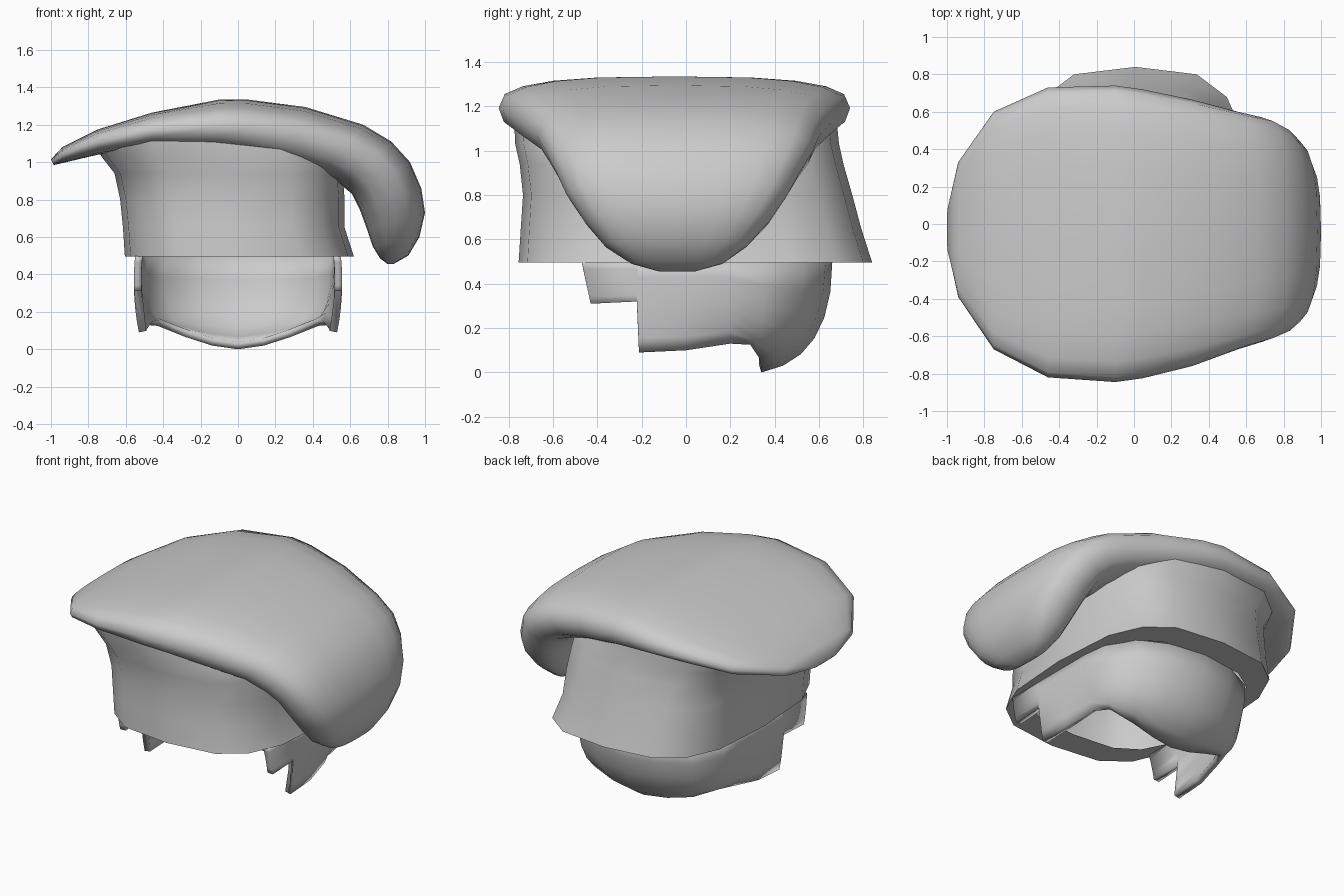
import bpy, bmesh, math

if "Cube" in bpy.data.objects:
    bpy.data.objects.remove(bpy.data.objects["Cube"])

grey = bpy.data.materials.new("soft grey")
grey.diffuse_color = (0.6, 0.6, 0.6, 1)
grey.use_nodes = True
grey.node_tree.nodes["Principled BSDF"].inputs["Base Color"].default_value = grey.diffuse_color


def spow(v, p):
    return math.copysign(abs(v) ** p, v)


def loft(name, rows, closed=True, caps=False, angle=60, thickness=0):
    """Skin a list of equal-length point rows into one smooth object."""
    bm = bmesh.new()
    vs = [[bm.verts.new(p) for p in r] for r in rows]
    n = len(rows[0])
    for a, b in zip(vs, vs[1:]):
        for i in range(n if closed else n - 1):
            j = (i + 1) % n
            bm.faces.new((a[i], a[j], b[j], b[i]))
    if caps:
        bm.faces.new(vs[0])
        bm.faces.new(vs[-1])
    bmesh.ops.recalc_face_normals(bm, faces=bm.faces)
    me = bpy.data.meshes.new(name)
    bm.to_mesh(me)
    bm.free()
    me.materials.append(grey)
    ob = bpy.data.objects.new(name, me)
    bpy.context.collection.objects.link(ob)
    bpy.context.view_layer.objects.active = ob
    ob.select_set(True)
    if thickness:
        mod = ob.modifiers.new("thickness", 'SOLIDIFY')
        mod.thickness = thickness
        mod.offset = -1
        bpy.ops.object.modifier_apply(modifier=mod.name)
    bpy.ops.object.shade_smooth_by_angle(angle=math.radians(angle))
    ob.select_set(False)
    return ob


# Beret: lens sections along x that fold down over the right side
# (top x, top z, underside x, underside z, front y, back y)
stations = [
    (-1.00, 1.015, -0.985, 0.985, -0.15, 0.09),
    (-0.94, 1.08, -0.94, 0.995, -0.39, 0.33),
    (-0.75, 1.175, -0.75, 1.04, -0.67, 0.60),
    (-0.46, 1.265, -0.46, 1.08, -0.82, 0.73),
    (-0.10, 1.335, -0.10, 1.05, -0.845, 0.74),
    (0.05, 1.335, 0.04, 1.03, -0.825, 0.72),
    (0.36, 1.295, 0.26, 0.98, -0.76, 0.665),
    (0.67, 1.20, 0.44, 0.93, -0.67, 0.60),
    (0.82, 1.11, 0.55, 0.88, -0.63, 0.57),
    (0.92, 1.00, 0.61, 0.83, -0.59, 0.52),
    (0.98, 0.86, 0.65, 0.75, -0.54, 0.46),
    (1.00, 0.73, 0.69, 0.64, -0.46, 0.38),
    (0.97, 0.60, 0.72, 0.55, -0.37, 0.28),
    (0.91, 0.50, 0.76, 0.485, -0.25, 0.17),
    (0.83, 0.455, 0.80, 0.455, -0.12, 0.04),
]
SEG = 20
rows = []
for tx, tz, bx, bz, yf, yb in stations:
    row = []
    for i in range(SEG):
        a = 2 * math.pi * i / SEG
        v = spow(math.cos(a), 0.7)
        u = spow(math.sin(a), 0.7 if v > 0 else 0.6)
        k = (v + 1) / 2
        row.append((bx + (tx - bx) * k,
                    (yf + yb) / 2 + (yb - yf) / 2 * u,
                    bz + (tz - bz) * k))
    rows.append(row)
loft("beret_crown", rows, caps=True, angle=80)


# Head band: rounded-box rings (left x, right x, front y, back y, z)
def ring(x0, x1, y0, y1, z, n=16):
    pts = []
    for i in range(n):
        a = 2 * math.pi * i / n
        pts.append(((x0 + x1) / 2 + (x1 - x0) / 2 * spow(math.cos(a), 0.65),
                    (y0 + y1) / 2 + (y1 - y0) / 2 * spow(math.sin(a), 0.65), z))
    return pts


band = [
    (-0.54, 0.54, -0.57, 0.65, 0.495),   # hem
    (-0.605, 0.62, -0.755, 0.84, 0.495),
    (-0.615, 0.57, -0.745, 0.79, 0.65),
    (-0.63, 0.57, -0.735, 0.75, 0.80),
    (-0.66, 0.56, -0.75, 0.71, 0.94),
    (-0.73, 0.55, -0.77, 0.69, 1.03),
    (-0.77, 0.48, -0.775, 0.68, 1.13),
]
loft("head_band", [ring(*b) for b in band], angle=50)

# Hair: half columns (top, control, bottom), mirrored around the back
half = [
    ((.55, -.47, .5), (.56, -.45, .40), (.555, -.43, .31)),
    ((.55, -.222, .5), (.56, -.222, .40), (.555, -.222, .32)),
    ((.55, -.212, .5), (.57, -.212, .28), (.53, -.212, .09)),
    ((.55, 0, .5), (.57, 0, .28), (.525, 0, .10)),
    ((.55, .20, .5), (.56, .20, .28), (.49, .20, .13)),
    ((.53, .36, .5), (.53, .36, .15), (.43, .29, .125)),
    ((.42, .53, .5), (.42, .53, .09), (.28, .33, .065)),
    ((.22, .63, .5), (.22, .62, .08), (.14, .34, .02)),
]
centre = ((0, .66, .5), (0, .66, .06), (0, .34, 0))
flip = [tuple((-x, y, z) for x, y, z in col) for col in reversed(half)]
columns = half + [centre] + flip
ROWS = 6
rows = []
for r in range(ROWS + 1):
    t = r / ROWS
    rows.append([tuple((1 - t) ** 2 * a + 2 * t * (1 - t) * b + t * t * c
                       for a, b, c in zip(*col)) for col in columns])
loft("hair", rows, closed=False, angle=100, thickness=0.04)
